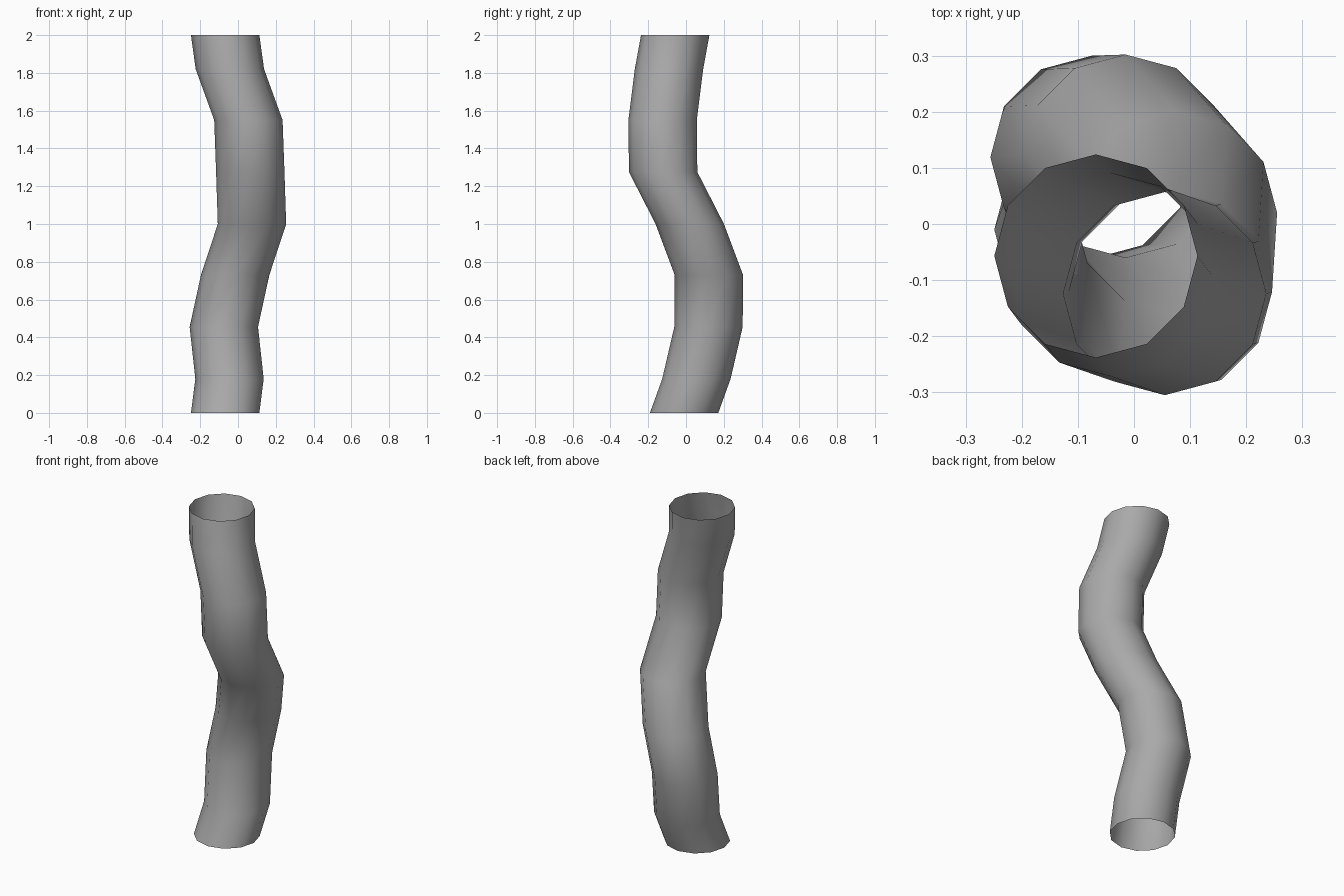
import bpy
import bmesh
from math import cos, sin, tau

if "Cube" in bpy.data.objects:
    bpy.data.objects.remove(bpy.data.objects["Cube"])

SIDES = 12
RADIUS = 0.181

# Centre line of the winding tube: x, y, z of each level ring
PATH = [
    (-0.068, -0.010, 0.0),
    (-0.045, 0.055, 0.18),
    (-0.075, 0.119, 0.455),
    (-0.015, 0.121, 0.73),
    (0.074, 0.020, 1.0),
    (0.065, -0.121, 1.275),
    (0.055, -0.124, 1.55),
    (-0.043, -0.090, 1.82),
    (-0.068, -0.057, 2.0),
]

grey = bpy.data.materials.new("grey")
grey.use_nodes = True
colour = (0.4, 0.4, 0.4, 1.0)
grey.diffuse_color = colour
grey.node_tree.nodes["Principled BSDF"].inputs["Base Color"].default_value = colour

# Open-ended tube: level rings joined by quads
bm = bmesh.new()
rings = [
    [bm.verts.new((x + RADIUS * cos(tau * i / SIDES),
                   y + RADIUS * sin(tau * i / SIDES), z)) for i in range(SIDES)]
    for x, y, z in PATH
]
for low, high in zip(rings, rings[1:]):
    for i in range(SIDES):
        j = (i + 1) % SIDES
        face = bm.faces.new((low[i], low[j], high[j], high[i]))
        face.smooth = True

mesh = bpy.data.meshes.new("winding_tube")
bm.to_mesh(mesh)
bm.free()
mesh.materials.append(grey)
tube = bpy.data.objects.new("winding_tube", mesh)
bpy.context.collection.objects.link(tube)
